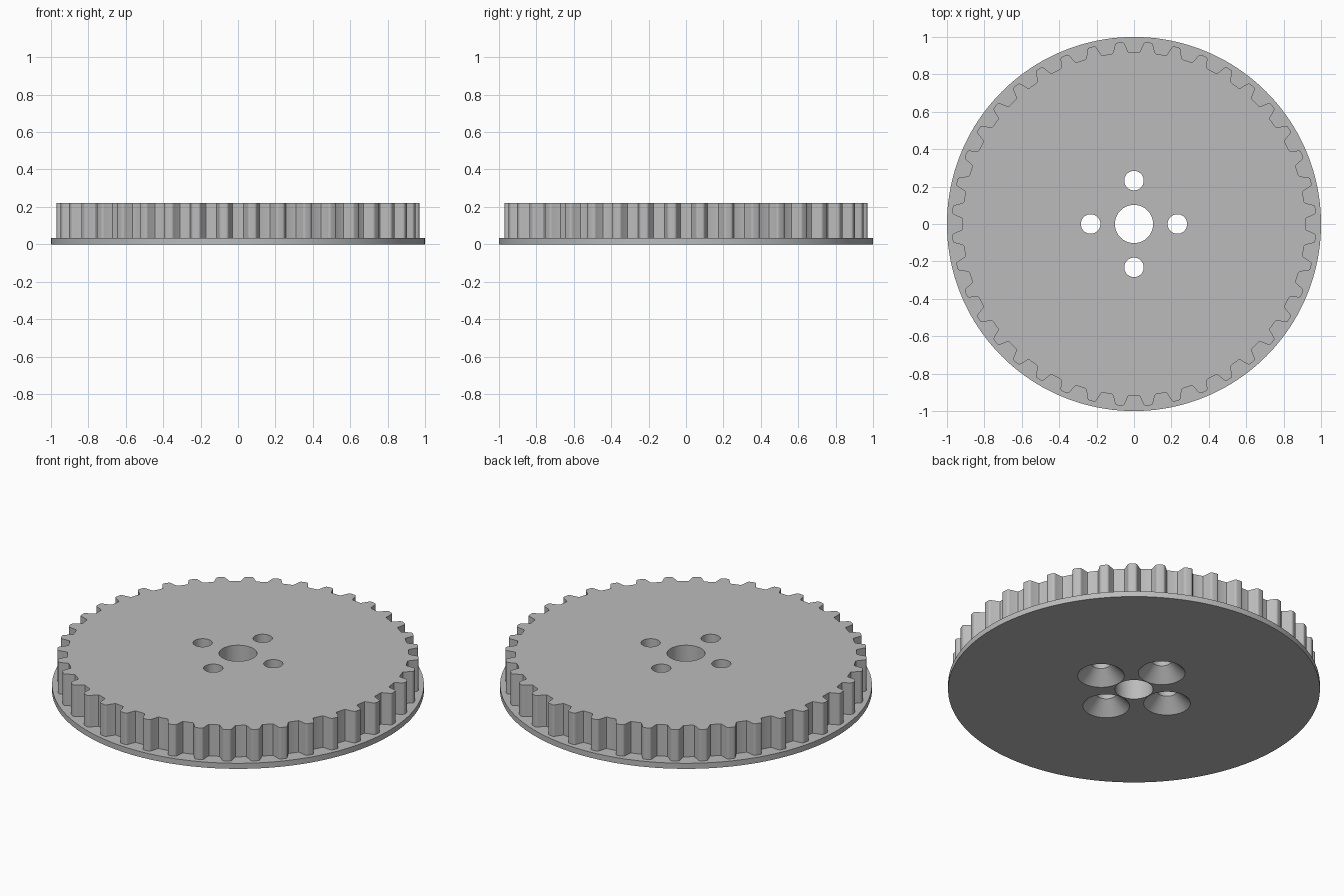
import bpy, bmesh
from math import sin, cos, pi, tau
from mathutils import Vector

old = bpy.data.objects.get("Cube")
if old:
    bpy.data.objects.remove(old, do_unlink=True)

TEETH = 40
TIP_R, ROOT_R = 0.973, 0.916
HEIGHT, FLANGE_H = 0.22, 0.033
BOLT_CIRCLE = 0.232

grey = bpy.data.materials.new("plain grey")
grey.use_nodes = True
colour = (0.5, 0.5, 0.5, 1)
grey.diffuse_color = colour
grey.node_tree.nodes["Principled BSDF"].inputs["Base Color"].default_value = colour


def make_object(name, bm):
    bmesh.ops.recalc_face_normals(bm, faces=bm.faces)
    mesh = bpy.data.meshes.new(name)
    bm.to_mesh(mesh)
    bm.free()
    mesh.materials.append(grey)
    obj = bpy.data.objects.new(name, mesh)
    bpy.context.collection.objects.link(obj)
    return obj


def extrude_outline(name, points, z0, z1):
    bm = bmesh.new()
    face = bm.faces.new([bm.verts.new((p[0], p[1], z0)) for p in points])
    top = bmesh.ops.extrude_face_region(bm, geom=[face])["geom"]
    verts = [g for g in top if isinstance(g, bmesh.types.BMVert)]
    bmesh.ops.translate(bm, verts=verts, vec=(0, 0, z1 - z0))
    return make_object(name, bm)


def stacked_rings(name, rings, centre=(0, 0), sides=48):
    """Closed solid of revolution from (radius, height) pairs."""
    bm = bmesh.new()
    loops = [[bm.verts.new((centre[0] + r * cos(tau * i / sides),
                            centre[1] + r * sin(tau * i / sides), z))
              for i in range(sides)] for r, z in rings]
    for a, b in zip(loops, loops[1:]):
        for i in range(sides):
            j = (i + 1) % sides
            bm.faces.new((a[i], a[j], b[j], b[i]))
    bm.faces.new(loops[0])
    bm.faces.new(loops[-1])
    return make_object(name, bm)


def rounded(before, corner, after, radius_len, steps=5):
    """Curve that replaces a corner, starting radius_len along each side."""
    a = corner + (before - corner).normalized() * radius_len
    b = corner + (after - corner).normalized() * radius_len
    return [a * (1 - t) ** 2 + corner * 2 * t * (1 - t) + b * t * t
            for t in (k / steps for k in range(steps + 1))]


def combine(target, tool, operation):
    mod = target.modifiers.new(operation.lower(), "BOOLEAN")
    mod.operation, mod.solver, mod.object = operation, "EXACT", tool
    bpy.context.view_layer.objects.active = target
    bpy.ops.object.modifier_apply(modifier=mod.name)
    bpy.data.objects.remove(tool, do_unlink=True)


# Tooth outline: (sideways, radial) corners with softened tip and root
root_l, tip_l = Vector((-0.042, ROOT_R)), Vector((-0.022, TIP_R))
root_r, tip_r = Vector((0.042, ROOT_R)), Vector((0.022, TIP_R))
valley_l, valley_r = Vector((-0.07, ROOT_R)), Vector((0.07, ROOT_R))
tooth = (rounded(valley_l, root_l, tip_l, 0.006, 2)
         + rounded(root_l, tip_l, tip_r, 0.012)
         + rounded(tip_l, tip_r, root_r, 0.012)
         + rounded(tip_r, root_r, valley_r, 0.006, 2))

outline = []
for n in range(TEETH):
    a = tau * (n + 0.5) / TEETH
    outline += [(p.x * cos(a) + p.y * sin(a), p.y * cos(a) - p.x * sin(a))
                for p in tooth]

# Toothed body joined to the flange
pulley = stacked_rings("toothed_pulley", [(1, 0), (1, FLANGE_H)], sides=160)
combine(pulley, extrude_outline("toothed_body", outline, FLANGE_H / 2, HEIGHT), "UNION")

# Central bore
combine(pulley, stacked_rings("bore_cutter", [(0.102, -0.1), (0.102, 0.4)], sides=64),
        "DIFFERENCE")

# Four bolt holes, countersunk from below
for k in range(4):
    a = k * pi / 2
    rings = [(0.146, -0.02), (0.052, 0.074), (0.052, 0.4)]
    cutter = stacked_rings("bolt_hole_cutter", rings,
                           (BOLT_CIRCLE * cos(a), BOLT_CIRCLE * sin(a)))
    combine(pulley, cutter, "DIFFERENCE")

bpy.ops.object.select_all(action="DESELECT")
pulley.select_set(True)
bpy.context.view_layer.objects.active = pulley
bpy.ops.object.shade_smooth_by_angle(angle=0.52)
